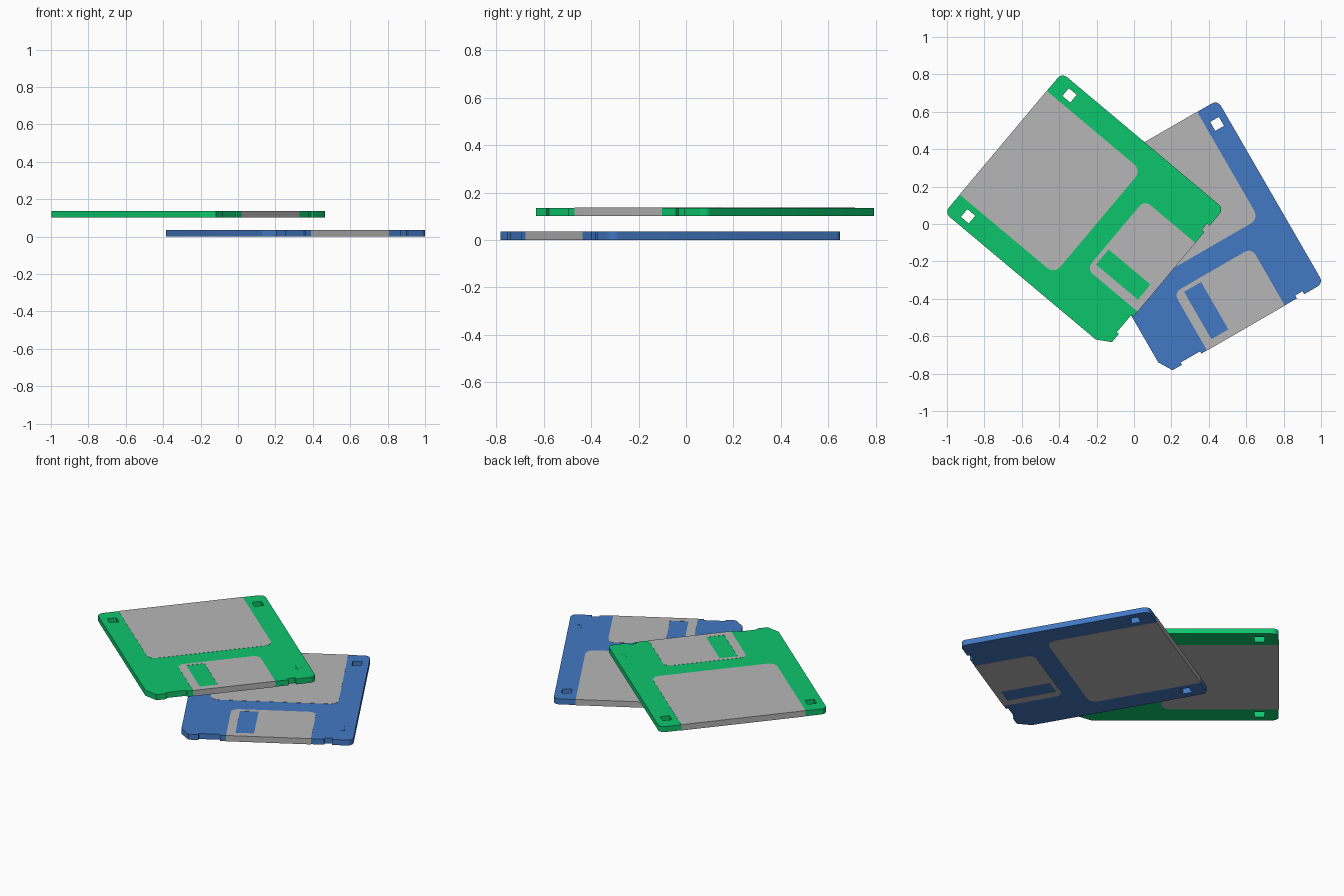
import bpy
import bmesh
from math import radians, pi, sin, cos
from mathutils import Vector

cube = bpy.data.objects.get("Cube")
if cube:
    bpy.data.objects.remove(cube, do_unlink=True)

HALF_W, HALF_H, THICK = 0.488, 0.565, 0.034
SKIN = 0.001  # how far label and shutter stand proud of the case


def material(name, rgb):
    mat = bpy.data.materials.new(name)
    mat.use_nodes = True
    color = (*rgb, 1.0)
    mat.diffuse_color = color
    mat.node_tree.nodes["Principled BSDF"].inputs["Base Color"].default_value = color
    return mat


def rounded(corners, steps=6):
    """Turn (x, y, radius) corners into an outline; radius 0 stays sharp."""
    points = []
    for i, (x, y, r) in enumerate(corners):
        p = Vector((x, y))
        if r == 0:
            points.append(p)
            continue
        to_prev = (Vector(corners[i - 1][:2]) - p).normalized()
        to_next = (Vector(corners[(i + 1) % len(corners)][:2]) - p).normalized()
        center = p + r * (to_prev + to_next)
        for k in range(steps + 1):
            t = k / steps * pi / 2
            points.append(center - r * (to_next * cos(t) + to_prev * sin(t)))
    return points


def box(x0, x1, y0, y1):
    return [Vector(p) for p in ((x0, y0), (x1, y0), (x1, y1), (x0, y1))]


def plate(name, loops, z0, z1, mat, place):
    """Extrude outlines from z0 to z1; inner loops become holes."""
    curve = bpy.data.curves.new(name, "CURVE")
    curve.dimensions = "2D"
    curve.fill_mode = "BOTH"
    curve.extrude = (z1 - z0) / 2
    for loop in loops:
        spline = curve.splines.new("POLY")
        spline.points.add(len(loop) - 1)
        for point, p in zip(spline.points, loop):
            point.co = (p.x, p.y, 0, 1)
        spline.use_cyclic_u = True
        spline.use_smooth = False
    obj = bpy.data.objects.new(name, curve)
    bpy.context.collection.objects.link(obj)
    bpy.ops.object.select_all(action="DESELECT")
    obj.select_set(True)
    bpy.context.view_layer.objects.active = obj
    bpy.ops.object.convert(target="MESH")
    obj = bpy.context.view_layer.objects.active

    # Weld caps to walls and shift to the wanted height
    bm = bmesh.new()
    bm.from_mesh(obj.data)
    bmesh.ops.remove_doubles(bm, verts=bm.verts, dist=0.00005)
    bmesh.ops.recalc_face_normals(bm, faces=bm.faces)
    bmesh.ops.translate(bm, verts=bm.verts, vec=(0, 0, (z0 + z1) / 2))
    bm.to_mesh(obj.data)
    bm.free()
    obj.data.materials.clear()
    obj.data.materials.append(mat)
    bpy.ops.object.shade_smooth_by_angle(angle=radians(30))
    obj.location, obj.rotation_euler = place[0], (0, 0, radians(place[1]))
    return obj


def notch(x0, x1, depth):
    y = -HALF_H
    return [(x0, y, 0), (x0, y + depth, 0), (x1, y + depth, 0), (x1, y, 0)]


def disk(prefix, case_mat, location, angle):
    place = (location, angle)

    # Case: clipped lower left corner, notched lower edge, two square holes
    outline = [(-HALF_W, -0.49, 0), (-0.443, -HALF_H, 0)]
    outline += notch(-0.385, -0.265, 0.014) + notch(0.325, 0.37, 0.018)
    outline += [(HALF_W, -HALF_H, 0.035), (HALF_W, HALF_H, 0.035),
                (-HALF_W, HALF_H, 0.035)]
    holes = [box(s * 0.422 - 0.027, s * 0.422 + 0.027, 0.429, 0.484)
             for s in (-1, 1)]
    plate(prefix + "_case", [rounded(outline)] + holes, 0, THICK, case_mat, place)

    # Label wrapping over the upper edge onto both sides
    top = HALF_H + SKIN
    label = rounded([(-0.362, -0.095, 0.05), (0.362, -0.095, 0.05),
                     (0.362, top, 0), (-0.362, top, 0)])
    plate(prefix + "_label", [label], -SKIN, THICK + SKIN, grey, place)

    # Sliding shutter with its window
    low = -HALF_H - SKIN
    shutter = rounded([(-0.23, low, 0), (0.25, low, 0),
                       (0.25, -0.21, 0.04), (-0.23, -0.21, 0.04)])
    window = box(-0.18, -0.075, -0.525, -0.233)
    plate(prefix + "_shutter", [shutter, window], -SKIN, THICK + SKIN, grey, place)

    # Small insertion arrow
    arrow = [Vector((0.42 + x, -0.42 + y)) for x, y in (
        (0, -0.03), (0.018, -0.008), (0.006, -0.008), (0.006, 0.03),
        (-0.006, 0.03), (-0.006, -0.008), (-0.018, -0.008))]
    plate(prefix + "_arrow", [arrow], THICK - SKIN, THICK + SKIN, case_mat, place)


grey = material("light_grey", (0.47, 0.47, 0.47))
blue = material("blue", (0.054, 0.191, 0.55))
green = material("green", (0.004, 0.56, 0.152))

disk("lower_disk", blue, (0.307, -0.071, SKIN), 30)
disk("upper_disk", green, (-0.266, 0.071, 0.102), 50)
